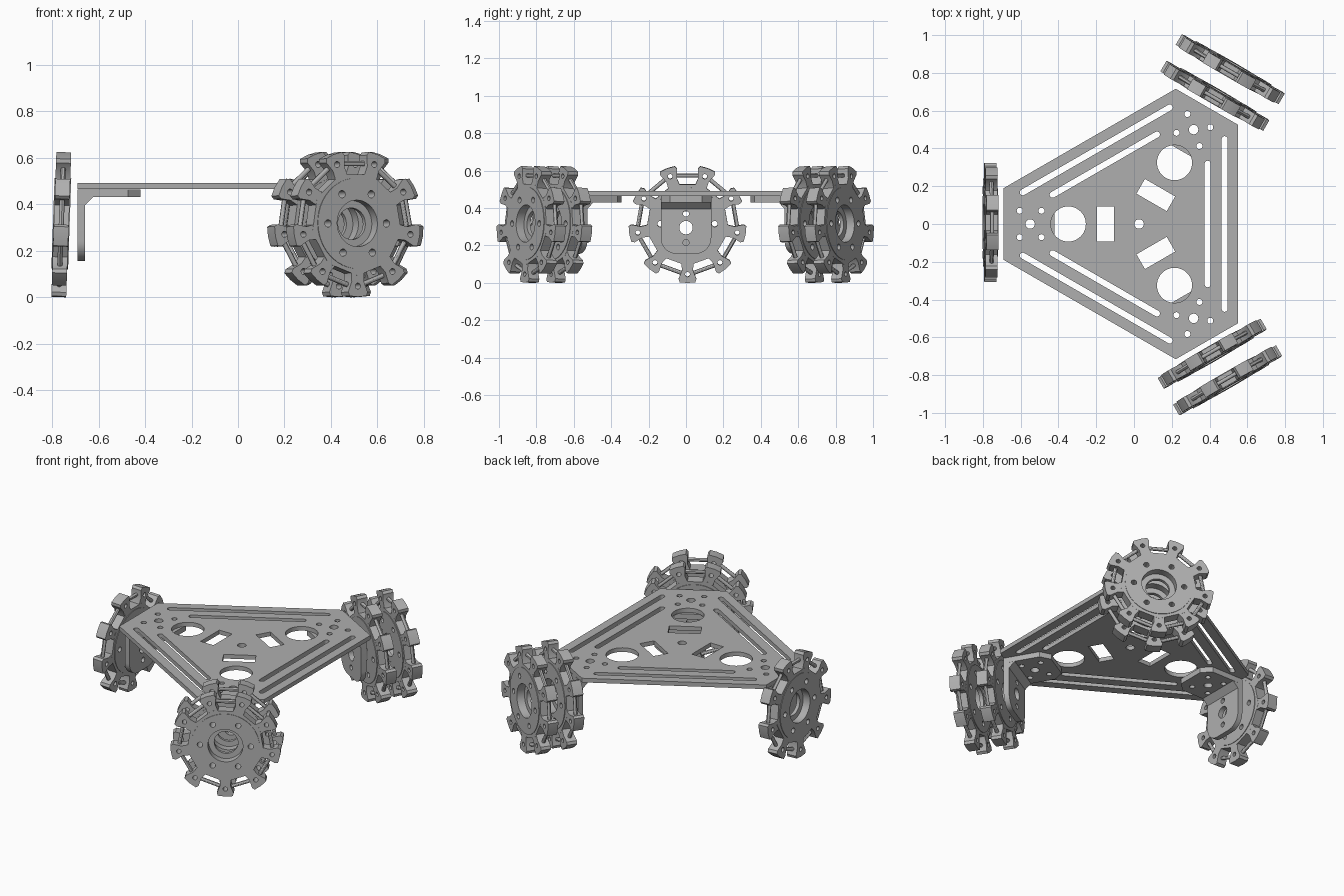
import bpy, bmesh, math
from mathutils import Matrix, Vector

cube = bpy.data.objects.get("Cube")
if cube:
    bpy.data.objects.remove(cube, do_unlink=True)

grey = bpy.data.materials.new("machined_grey")
grey.use_nodes = True
grey.diffuse_color = (0.43, 0.43, 0.43, 1)
grey.node_tree.nodes["Principled BSDF"].inputs["Base Color"].default_value = grey.diffuse_color

CENTRE = Matrix.Translation((0.027, 0, 0))
TEETH = 9
AXLE_Z = 0.316
ARMS = {"right": 180, "back_left": 60, "front_left": -60}


def turn(points, degrees):
    rot = Matrix.Rotation(math.radians(degrees), 2)
    return [rot @ Vector(p) for p in points]


def circle(x, y, r, n=28):
    return [(x + r * math.cos(math.tau * i / n), y + r * math.sin(math.tau * i / n)) for i in range(n)]


def rect(x, y, w, h):
    return [(x - w / 2, y - h / 2), (x + w / 2, y - h / 2), (x + w / 2, y + h / 2), (x - w / 2, y + h / 2)]


def slot(x, half, r):
    """Round-ended slot running along y."""
    arc = [math.pi * i / 8 for i in range(9)]
    top = [(x + r * math.cos(a), half - r + r * math.sin(a)) for a in arc]
    return top + [(2 * x - px, -py) for px, py in top]


def finish(name, mesh, matrix):
    bm = bmesh.new()
    bm.from_mesh(mesh)
    bmesh.ops.remove_doubles(bm, verts=bm.verts, dist=0.0001)
    bmesh.ops.recalc_face_normals(bm, faces=bm.faces)
    bm.to_mesh(mesh)
    bm.free()
    mesh.materials.clear()
    mesh.materials.append(grey)
    obj = bpy.data.objects.new(name, mesh)
    bpy.context.collection.objects.link(obj)
    obj.matrix_world = matrix
    bpy.ops.object.select_all(action="DESELECT")
    obj.select_set(True)
    bpy.context.view_layer.objects.active = obj
    bpy.ops.object.shade_smooth_by_angle(angle=math.radians(30))
    return obj


def cut_sheet(name, outlines, low, high, matrix):
    """Flat sheet from low to high; outlines inside others become holes."""
    curve = bpy.data.curves.new(name, "CURVE")
    curve.dimensions = "2D"
    curve.fill_mode = "BOTH"
    curve.extrude = (high - low) / 2
    for points in outlines:
        spline = curve.splines.new("POLY")
        spline.points.add(len(points) - 1)
        for sp, p in zip(spline.points, points):
            sp.co = (p[0], p[1], 0, 1)
        spline.use_cyclic_u = True
    temp = bpy.data.objects.new(name + "_outline", curve)
    bpy.context.collection.objects.link(temp)
    bpy.context.view_layer.update()
    mesh = bpy.data.meshes.new_from_object(temp.evaluated_get(bpy.context.evaluated_depsgraph_get()))
    bpy.data.objects.remove(temp, do_unlink=True)
    mesh.transform(Matrix.Translation((0, 0, (low + high) / 2)))
    return finish(name, mesh, matrix)


def screw_holes():
    return [circle(0.577, 0, 0.025)] + [circle(x, y, 0.016, 16) for x in (0.517, 0.632) for y in (-0.07, 0.07)]


# Top plate: clipped triangle with three-fold cut-outs
outline, holes = [], [circle(0, 0, 0.025)]
for a in (-60, 60, 180):
    outline += turn([(0.717, -0.19), (0.717, 0.19)], a)
    for h in screw_holes() + [circle(0.375, 0, 0.093, 40), rect(0.177, 0, 0.09, 0.185)]:
        holes.append(turn(h, a))
    for h in (slot(0.453, 0.465, 0.016), slot(0.363, 0.335, 0.016)):
        holes.append(turn(h, a + 180))
cut_sheet("top_plate", [outline] + holes, 0.464, 0.49, CENTRE)

# Wheel frame: profile x runs along the tangent, y goes up, z points outwards
UPRIGHT = Matrix(((0, 0, 1, 0), (1, 0, 0, 0), (0, 1, 0, 0), (0, 0, 0, 1)))


def bracket(name, arm):
    flange = [(0.717, -0.135), (0.717, 0.135), (0.5, 0.135), (0.447, 0.085), (0.447, -0.085), (0.5, -0.135)]
    cut_sheet(name + "_bracket_flange", [flange] + screw_holes(), 0.43, 0.463, arm)
    # Upright motor plate with rounded lower corners
    r = 0.085
    corner = [math.radians(10 * i) for i in range(10)]
    right = [(0.135 - r + r * math.sin(a), 0.155 + r - r * math.cos(a)) for a in corner]
    face = right + [(0.135, 0.45), (-0.135, 0.45)] + [(-x, z) for x, z in reversed(right)]
    cuts = [circle(0, 0.295, 0.036), circle(0, 0.37, 0.016, 16), circle(0, 0.215, 0.016, 16)]
    cut_sheet(name + "_bracket_upright", [face] + cuts, 0.685, 0.717, arm @ UPRIGHT)
    # Bend fillet between the two plates
    gusset = [(0.69, 0.395), (0.69, 0.435), (0.65, 0.435), (0.65, 0.43), (0.685, 0.395)]
    sideways = Matrix.Rotation(math.radians(90), 4, "X")
    cut_sheet(name + "_bracket_bend", [gusset], -0.134, 0.134, arm @ sideways)


def tooth_angle(i):
    return 180 + 360 * i / TEETH


def wheel(name, arm, distance):
    place = (arm @ Matrix.Translation((distance, -0.008, AXLE_Z))
             @ Matrix.Rotation(math.radians(-2), 4, "Y") @ UPRIGHT)
    # Nine-sided rim and round hub face
    rim = [turn([(0, 0.225)], tooth_angle(i))[0] for i in range(TEETH)]
    cut_sheet(name + "_rim", [rim, circle(0, 0, 0.185, 48)], -0.0325, 0.0325, place)
    bolts = [turn(circle(0.145, 0, 0.016, 16), 60 * i) for i in range(6)]
    cut_sheet(name + "_hub", [circle(0, 0, 0.195, 48), circle(0, 0, 0.1, 40)] + bolts, -0.036, 0.036, place)
    cut_sheet(name + "_bearing_seat", [circle(0, 0, 0.102, 40), circle(0, 0, 0.068, 32)], -0.034, -0.012, place)
    # Flared roller forks
    side = [(0.032, 0.205), (0.03, 0.25), (0.048, 0.295), (0.042, 0.312)]
    fork = side + [(0, 0.316)] + [(-x, y) for x, y in reversed(side)]
    shapes = []
    for i in range(TEETH):
        shapes += [turn(fork, tooth_angle(i)), turn(circle(0, 0.27, 0.013, 14), tooth_angle(i))]
    cut_sheet(name + "_forks", shapes, -0.032, 0.032, place)
    # Thin roller axles from fork to fork
    bm = bmesh.new()
    for i in range(TEETH):
        mid = math.radians(tooth_angle(i + 0.5))
        length = 2 * 0.275 * math.sin(math.pi / TEETH) - 0.05
        m = (Matrix.Rotation(mid, 4, "Z") @ Matrix.Translation((0, 0.275 * math.cos(math.pi / TEETH), 0))
             @ Matrix.Rotation(math.radians(90), 4, "Y"))
        bmesh.ops.create_cone(bm, cap_ends=True, segments=12, radius1=0.011, radius2=0.011, depth=length, matrix=m)
    mesh = bpy.data.meshes.new(name + "_axles")
    bm.to_mesh(mesh)
    bm.free()
    finish(name + "_axles", mesh, place)


for side_name, angle in ARMS.items():
    arm_matrix = CENTRE @ Matrix.Rotation(math.radians(angle), 4, "Z")
    bracket(side_name, arm_matrix)
    wheel(side_name + "_inner_wheel", arm_matrix, 0.787)
    if side_name != "right":
        wheel(side_name + "_outer_wheel", arm_matrix, 0.95)
